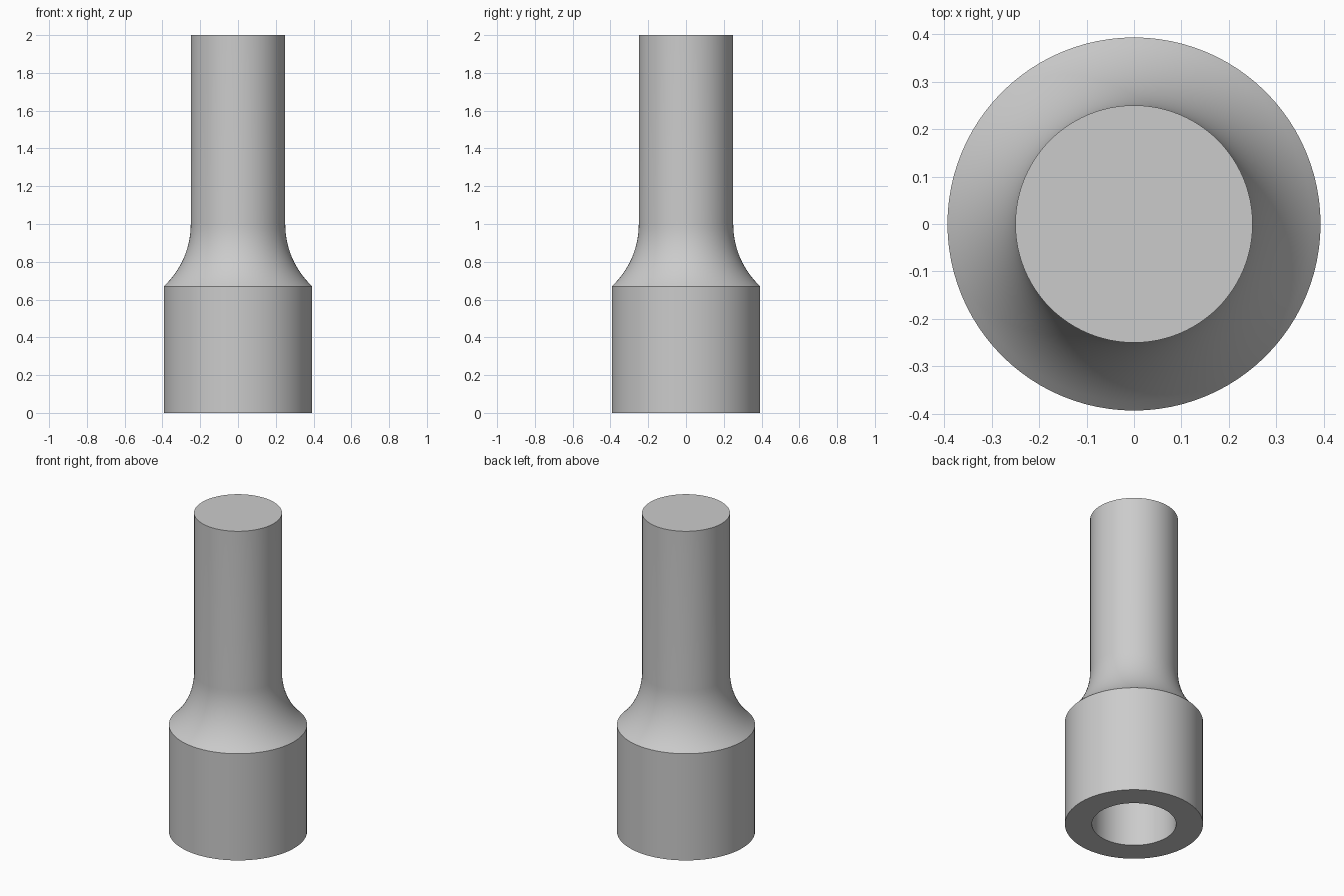
import bpy
import bmesh
from math import sin, cos, radians
from mathutils import Matrix, Vector

cube = bpy.data.objects.get("Cube")
if cube:
    bpy.data.objects.remove(cube, do_unlink=True)

BASE_R, SHAFT_R, BORE_R = 0.393, 0.25, 0.24
SHOULDER_Z, TOP_Z, BORE_Z = 0.67, 2.0, 0.62
FILLET_R, FILLET_ANGLE = 0.45, 47
STEPS, SIDES = 14, 96

# Plain grey metal
steel = bpy.data.materials.new("grey_steel")
colour = (0.6, 0.6, 0.6, 1)
steel.use_nodes = True
steel.diffuse_color = colour
steel.node_tree.nodes["Principled BSDF"].inputs["Base Color"].default_value = colour

# Profile: blind bore, socket wall, concave shoulder, solid shaft
profile = [(0, BORE_Z), (BORE_R, BORE_Z), (BORE_R, 0), (BASE_R, 0), (BASE_R, SHOULDER_Z)]
fillet_z = SHOULDER_Z + FILLET_R * sin(radians(FILLET_ANGLE))
for i in range(1, STEPS + 1):
    a = radians(FILLET_ANGLE * (1 - i / STEPS))
    profile.append((SHAFT_R + FILLET_R * (1 - cos(a)), fillet_z - FILLET_R * sin(a)))
profile += [(SHAFT_R, TOP_Z), (0, TOP_Z)]

# Lathe the profile around the z axis
bm = bmesh.new()
verts = [bm.verts.new((r, 0, z)) for r, z in profile]
edges = [bm.edges.new(pair) for pair in zip(verts, verts[1:])]
bmesh.ops.spin(bm, geom=verts + edges, cent=(0, 0, 0), axis=(0, 0, 1),
               angle=radians(360), steps=SIDES, use_merge=True)
bmesh.ops.remove_doubles(bm, verts=bm.verts, dist=0.0001)
bmesh.ops.recalc_face_normals(bm, faces=bm.faces)
mesh = bpy.data.meshes.new("socket_adapter")
bm.to_mesh(mesh)
bm.free()
mesh.materials.append(steel)

adapter = bpy.data.objects.new("socket_adapter", mesh)
bpy.context.collection.objects.link(adapter)
bpy.context.view_layer.objects.active = adapter
adapter.select_set(True)
bpy.ops.object.shade_smooth_by_angle(angle=radians(30))
